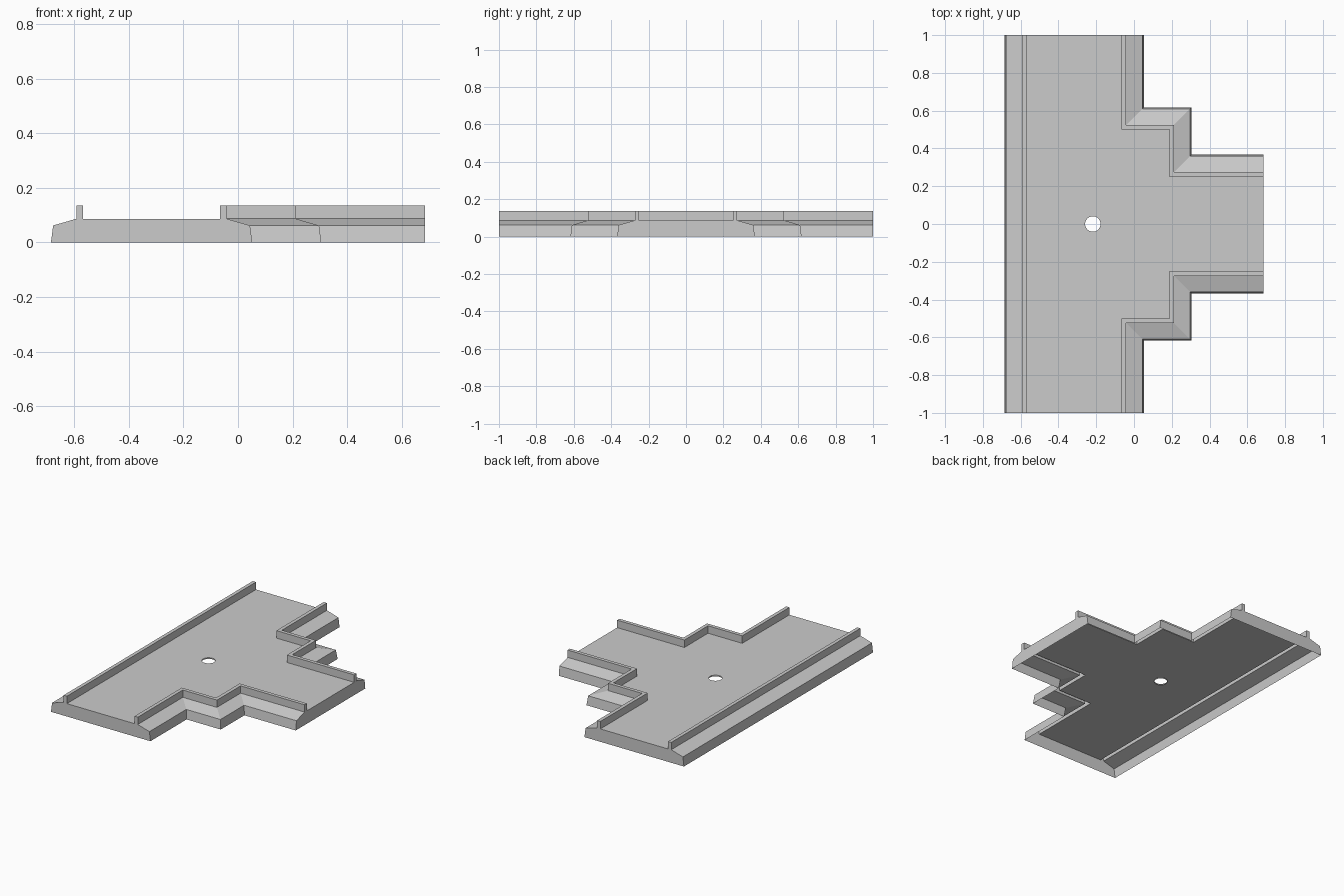
import bpy, bmesh, math
from mathutils import Vector

if "Cube" in bpy.data.objects:
    bpy.data.objects.remove(bpy.data.objects["Cube"])

DECK_Z = 0.086
# Edge cross-section: (distance outward from the kerb's inner face, height)
PROFILE = [(0, DECK_Z), (0, 0.136), (0.024, 0.136), (0.024, 0.087), (0.11, 0.062), (0.118, 0)]
# Kerb lines, running anticlockwise round the deck
BACK = [(0.685, 0.25), (0.187, 0.25), (0.187, 0.5), (-0.066, 0.5), (-0.066, 1)]
LEFT = [(-0.567, 1), (-0.567, -1)]
FRONT = [(x, -y) for x, y in reversed(BACK)]


def new_object(name, bm):
    mesh = bpy.data.meshes.new(name)
    bm.to_mesh(mesh)
    bm.free()
    obj = bpy.data.objects.new(name, mesh)
    bpy.context.collection.objects.link(obj)
    return obj


def sections(path):
    """Mitred copies of the profile at every point of a square-cornered path."""
    pts = [Vector(p) for p in path]
    normals = []
    for a, b in zip(pts, pts[1:]):
        d = (b - a).normalized()
        normals.append(Vector((d.y, -d.x)))
    result = []
    for i, p in enumerate(pts):
        if i == 0:
            n = normals[0]
        elif i == len(pts) - 1:
            n = normals[-1]
        else:
            n = normals[i - 1] + normals[i]
        result.append([(p.x + n.x * d, p.y + n.y * d, z) for d, z in PROFILE])
    return result


def edging(name, rings):
    bm = bmesh.new()
    rows = [[bm.verts.new(c) for c in ring] for ring in rings]
    for r, s in zip(rows, rows[1:]):
        for k in range(len(PROFILE) - 1):
            bm.faces.new((r[k], r[k + 1], s[k + 1], s[k]))
    return new_object(name, bm)


def end_wall(name, ring_a, ring_b):
    bm = bmesh.new()
    f = bm.faces.new([bm.verts.new(c) for c in ring_a[::-1] + ring_b])
    bm.normal_update()
    if f.normal.dot(f.calc_center_median()) < 0:
        f.normal_flip()
    return new_object(name, bm)


# Kerb, slope and skirt along each side (open underneath)
back, left, front = sections(BACK), sections(LEFT), sections(FRONT)
edging("back_edging", back)
edging("left_edging", left)
edging("front_edging", front)

# Closed ends of the three arms
end_wall("back_end_wall", back[-1], left[0])
end_wall("front_end_wall", left[-1], front[0])
end_wall("right_end_wall", front[-1], back[0])

# Deck with a round hole and its thin rim
HOLE = (-0.218, 0)
circle = [(HOLE[0] + 0.041 * math.cos(i * math.tau / 24),
           HOLE[1] + 0.041 * math.sin(i * math.tau / 24)) for i in range(24)]
bm = bmesh.new()
edges = []
for loop in (BACK + LEFT + FRONT, circle):
    vs = [bm.verts.new((x, y, DECK_Z)) for x, y in loop]
    edges += [bm.edges.new((vs[i - 1], vs[i])) for i in range(len(vs))]
bmesh.ops.triangle_fill(bm, edges=edges, use_beauty=True, use_dissolve=False)
bm.normal_update()
for f in bm.faces:
    if f.normal.z < 0:
        f.normal_flip()
rim = [bm.verts.new((x, y, DECK_Z - 0.008)) for x, y in circle]
for i in range(len(vs)):
    bm.faces.new((vs[i - 1], vs[i], rim[i], rim[i - 1]))
new_object("deck", bm)
